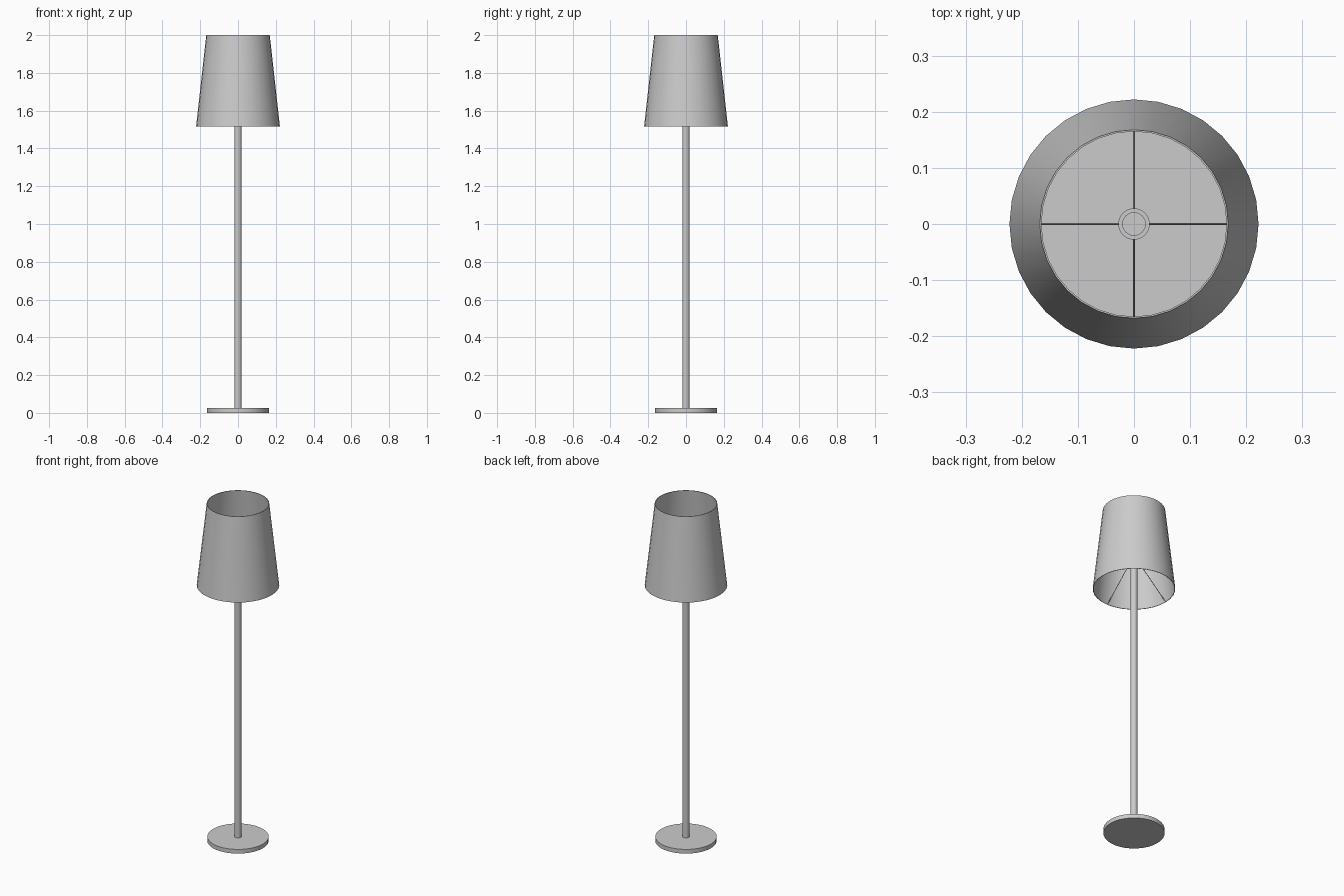
import bpy
from math import cos, sin, pi
from mathutils import Vector

if "Cube" in bpy.data.objects:
    bpy.data.objects.remove(bpy.data.objects["Cube"])


def lathe(name, profile, closed=False, sides=32):
    """Spin an (r, z) profile about the z axis; open profiles get end caps."""
    n = len(profile)
    verts = [(r * cos(2 * pi * i / sides), r * sin(2 * pi * i / sides), z)
             for i in range(sides) for r, z in profile]
    faces = []
    for i in range(sides):
        a, b = i * n, (i + 1) % sides * n
        for j in range(n if closed else n - 1):
            k = (j + 1) % n
            faces.append((a + j, b + j, b + k, a + k))
    if not closed:
        faces.append([i * n for i in reversed(range(sides))])
        faces.append([i * n + n - 1 for i in range(sides)])
    mesh = bpy.data.meshes.new(name)
    mesh.from_pydata(verts, [], faces)
    obj = bpy.data.objects.new(name, mesh)
    bpy.context.collection.objects.link(obj)
    smooth(obj)
    return obj


def smooth(obj):
    bpy.ops.object.select_all(action='DESELECT')
    obj.select_set(True)
    bpy.context.view_layer.objects.active = obj
    bpy.ops.object.shade_smooth_by_angle()


def rod(name, start, end, radius):
    start, end = Vector(start), Vector(end)
    axis = end - start
    bpy.ops.mesh.primitive_cylinder_add(vertices=8, radius=radius, depth=axis.length,
                                        location=(start + end) / 2)
    obj = bpy.context.object
    obj.name = name
    obj.rotation_euler = axis.to_track_quat('Z', 'Y').to_euler()
    smooth(obj)


# Floor base and pole
lathe("base", [(0.165, 0), (0.165, 0.025)])
lathe("pole", [(0.0185, 0.02), (0.0185, 1.68)])

# Bulb holder inside the shade: wide collar and narrower tip
lathe("socket_collar", [(0.028, 1.67), (0.028, 1.73)])
lathe("socket_tip", [(0.021, 1.725), (0.021, 1.77)])

# Thin tapered shade, open at both ends
lathe("shade", [(0.222, 1.515), (0.168, 2.0), (0.165, 2.0), (0.219, 1.515)], closed=True)

# Four sloping wires carrying the lower rim of the shade
for i in range(4):
    c, s = cos(i * pi / 2), sin(i * pi / 2)
    rod(f"shade_wire_{i + 1}", (0.02 * c, 0.02 * s, 1.705),
        (0.219 * c, 0.219 * s, 1.52), 0.0018)
